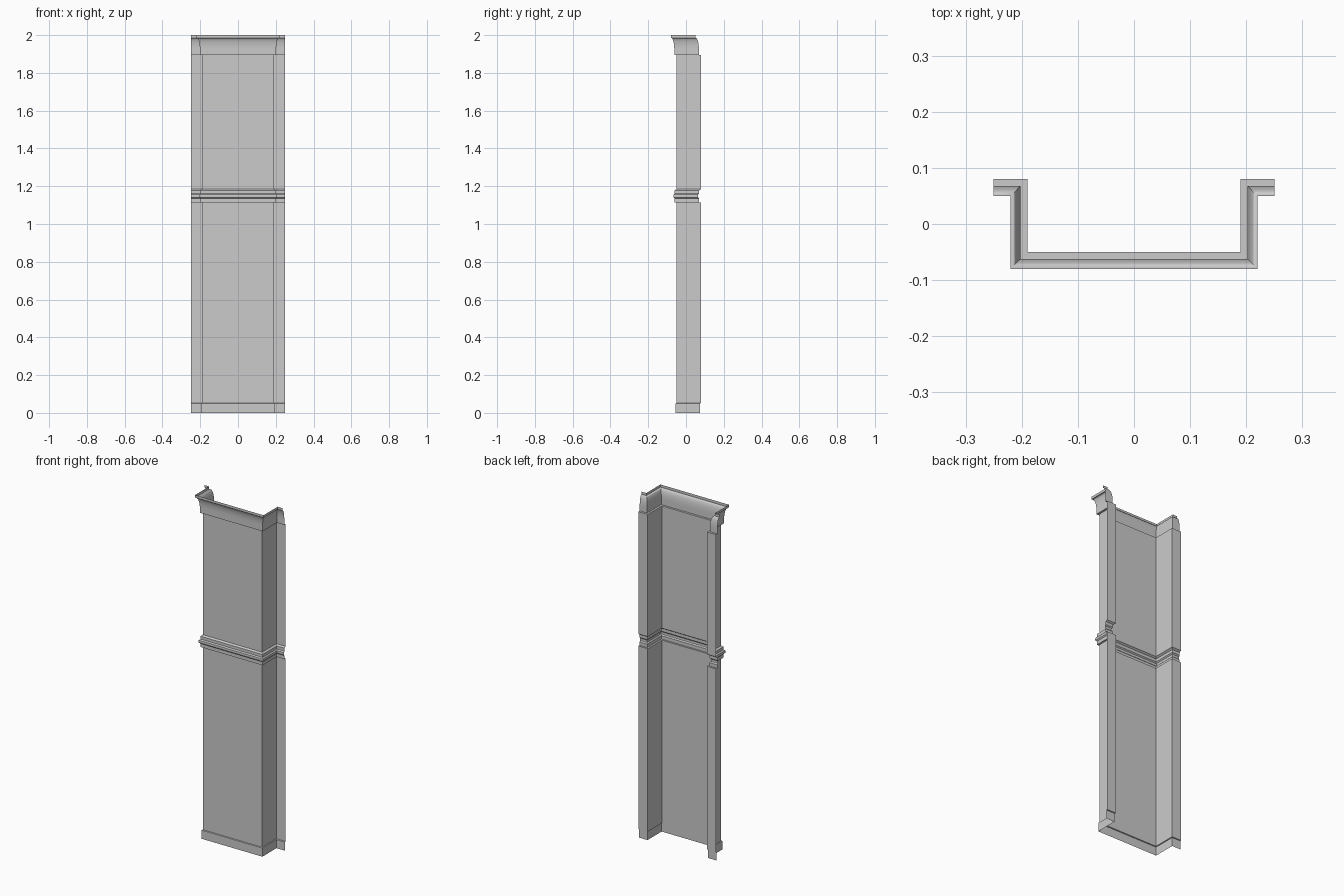
import bpy
import math

if "Cube" in bpy.data.objects:
    bpy.data.objects.remove(bpy.data.objects["Cube"], do_unlink=True)

stone = bpy.data.materials.new("pale grey stone")
stone.use_nodes = True
grey = (0.6, 0.6, 0.6, 1)
stone.diffuse_color = grey
stone.node_tree.nodes["Principled BSDF"].inputs["Base Color"].default_value = grey


def plan(d):
    """Open pilaster outline pushed outward by d, with mitred corners."""
    right = [(-0.25, 0.08 - d), (-0.19 - d, 0.08 - d), (-0.19 - d, -0.05 - d)]
    return right + [(-x, y) for x, y in reversed(right)]


def sweep(name, profile):
    """Sweep a list of (offset, height) points round the plan outline."""
    verts = [(x, y, z) for d, z in profile for x, y in plan(d)]
    n = len(plan(0))
    faces = [(r * n + i, r * n + i + 1, (r + 1) * n + i + 1, (r + 1) * n + i)
             for r in range(len(profile) - 1) for i in range(n - 1)]
    mesh = bpy.data.meshes.new(name)
    mesh.from_pydata(verts, [], faces)
    mesh.materials.append(stone)
    obj = bpy.data.objects.new(name, mesh)
    bpy.context.collection.objects.link(obj)
    bpy.ops.object.select_all(action="DESELECT")
    obj.select_set(True)
    bpy.context.view_layer.objects.active = obj
    bpy.ops.object.shade_smooth_by_angle(angle=math.radians(30))
    return obj


# Plinth and plain shafts
sweep("plinth", [(0.005, 0), (0.005, 0.05), (0, 0.052)])
sweep("lower_shaft", [(0, 0.052), (0, 1.115)])
sweep("upper_shaft", [(0, 1.185), (0, 1.895)])

# Stepped moulding between the shafts
sweep("middle_moulding", [(0, 1.115), (0.01, 1.115), (0.01, 1.135),
                          (0.016, 1.141), (0.017, 1.148), (0.016, 1.155),
                          (0.01, 1.161), (0.01, 1.178), (0, 1.185)])

# Cornice: underside ledge, straight fascia, concave sweep and top lip
steps = 8
cove = [(0.028 - 0.016 * math.cos(t), 1.925 + 0.06 * math.sin(t))
        for t in (i * math.pi / 2 / steps for i in range(steps + 1))]
sweep("cornice", [(0, 1.895), (0.012, 1.895)] + cove
      + [(0.03, 1.985), (0.03, 2.0)])
